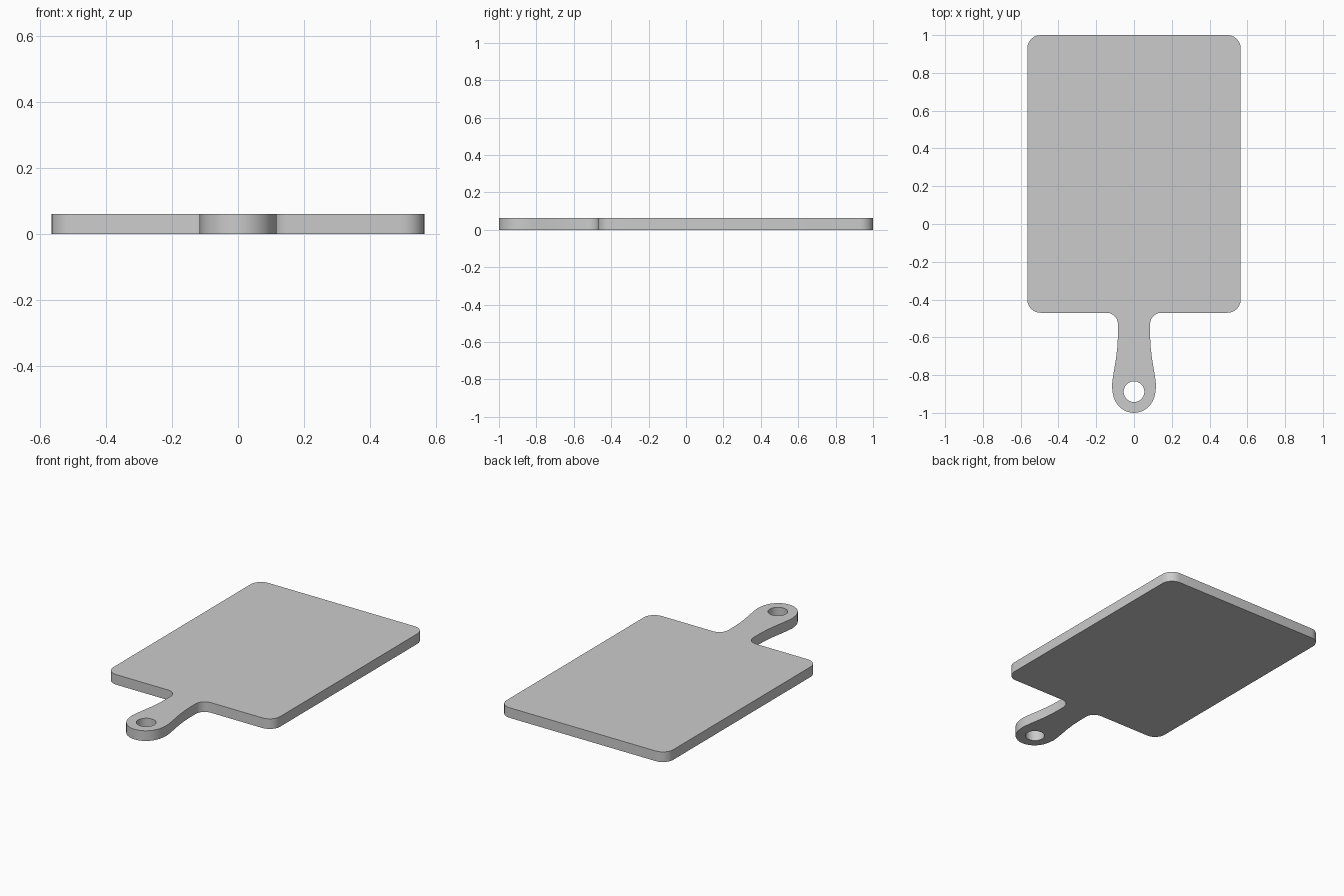
import bpy, bmesh
from math import sin, cos, radians, pi

if "Cube" in bpy.data.objects:
    bpy.data.objects.remove(bpy.data.objects["Cube"])

THICK = 0.062


def arc(cx, cy, rx, ry, a0, a1, n):
    """Points on an elliptical arc, angles in degrees."""
    return [(cx + rx * cos(radians(a0 + (a1 - a0) * i / n)),
             cy + ry * sin(radians(a0 + (a1 - a0) * i / n))) for i in range(n + 1)]


# Right half of the outline, from the handle tip up to the far edge
half = arc(0, -0.877, 0.114, 0.123, -90, -6, 8)            # rounded handle end
half += [(0.117, -0.857), (0.113, -0.82), (0.105, -0.77),   # tapering grip
         (0.095, -0.71), (0.088, -0.65), (0.085, -0.59)]
half += arc(0.145, -0.53, 0.06, 0.06, 180, 90, 6)           # fillet into the board
half += arc(0.495, -0.40, 0.07, 0.07, -90, 0, 6)            # near corner
half += arc(0.495, 0.93, 0.07, 0.07, 0, 90, 6)              # far corner
outline = half + [(-x, y) for x, y in reversed(half[1:])]
hole = arc(0, -0.888, 0.055, 0.055, 0, 360, 24)[:-1]        # hanging hole

# Filled, extruded 2D curve
curve = bpy.data.curves.new("board_profile", 'CURVE')
curve.dimensions = '2D'
curve.fill_mode = 'BOTH'
curve.extrude = THICK / 2
for pts in (outline, hole):
    s = curve.splines.new('POLY')
    s.points.add(len(pts) - 1)
    for p, (x, y) in zip(s.points, pts):
        p.co = (x, y, THICK / 2, 1)
    s.use_cyclic_u = True
profile = bpy.data.objects.new("board_profile", curve)
bpy.context.collection.objects.link(profile)
profile.location.z = THICK / 2

# Convert to one welded mesh
dg = bpy.context.evaluated_depsgraph_get()
mesh = bpy.data.meshes.new_from_object(profile.evaluated_get(dg))
bpy.data.objects.remove(profile)
bm = bmesh.new()
bm.from_mesh(mesh)
bmesh.ops.remove_doubles(bm, verts=bm.verts, dist=1e-5)
low = min(v.co.z for v in bm.verts)
bmesh.ops.translate(bm, verts=bm.verts, vec=(0, 0, -low))
bmesh.ops.recalc_face_normals(bm, faces=bm.faces)
bm.to_mesh(mesh)
bm.free()
mesh.name = "cutting_board"
board = bpy.data.objects.new("cutting_board", mesh)
bpy.context.collection.objects.link(board)

# Smooth rim, crisp top and bottom edges
bpy.context.view_layer.objects.active = board
board.select_set(True)
bpy.ops.object.shade_smooth_by_angle(angle=radians(40))
